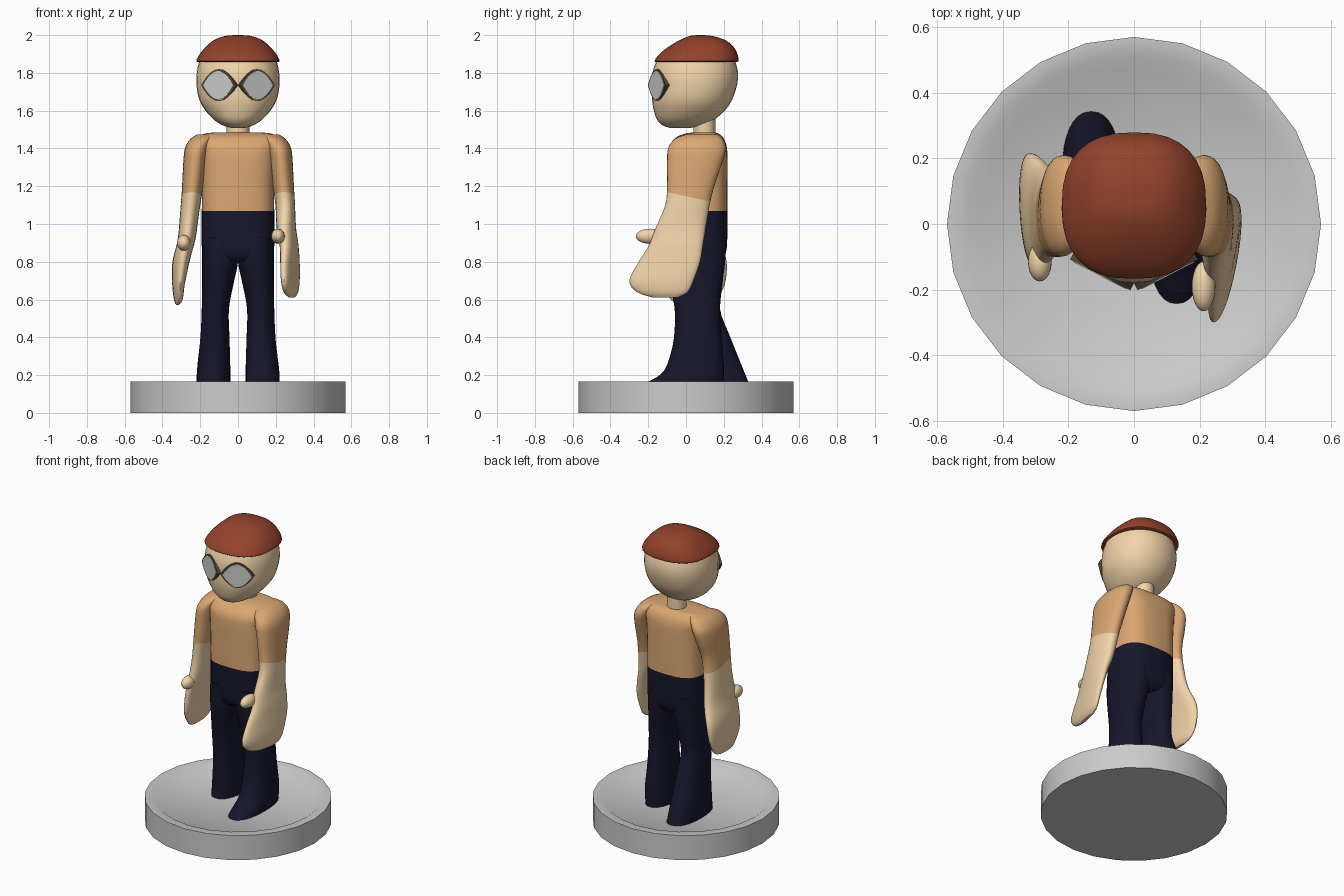
import bpy, bmesh, math
from mathutils import Vector


def material(name, rgb):
    m = bpy.data.materials.new(name)
    m.diffuse_color = (*rgb, 1)
    return m


SKIN = material("skin", (0.89, 0.66, 0.40))
SHIRT = material("shirt", (0.71, 0.39, 0.17))
CLOTH = material("trouser_cloth", (0.008, 0.008, 0.024))
FELT = material("cap_felt", (0.285, 0.055, 0.024))
FRAME = material("dark_frame", (0.10, 0.07, 0.045))


def finish(name, bm, mats, angle=40):
    bmesh.ops.recalc_face_normals(bm, faces=bm.faces)
    me = bpy.data.meshes.new(name)
    bm.to_mesh(me)
    bm.free()
    for m in mats:
        me.materials.append(m)
    ob = bpy.data.objects.new(name, me)
    bpy.context.collection.objects.link(ob)
    bpy.ops.object.select_all(action='DESELECT')
    ob.select_set(True)
    bpy.context.view_layer.objects.active = ob
    bpy.ops.object.shade_smooth_by_angle(angle=math.radians(angle))
    return ob


def spline(a, b, c, d, t):
    return 0.5 * (2 * b + (c - a) * t + (2 * a - 5 * b + 4 * c - d) * t * t
                  + (3 * b - a - 3 * c + d) * t ** 3)


def loft(name, keys, mats, p=2.0, n=32, steps=4, cut=None):
    """Skin rounded cross-sections: (z, x centre, x half, y min, y max[, shear])."""
    keys = [tuple(k) + (0,) * (6 - len(k)) for k in keys]
    ext = [keys[0]] + keys + [keys[-1]]
    rows = []
    for i in range(1, len(ext) - 2):
        for s in range(steps):
            rows.append([spline(*v, s / steps) for v in zip(*ext[i - 1:i + 3])])
    rows.append(keys[-1])
    bm = bmesh.new()
    rings = []
    for z, xc, hx, y0, y1, k in rows:
        ring = []
        for j in range(n):
            c, s = math.cos(2 * math.pi * j / n), math.sin(2 * math.pi * j / n)
            u = math.copysign(abs(c) ** (2 / p), c)
            v = math.copysign(abs(s) ** (2 / p), s) * (y1 - y0) / 2
            ring.append(bm.verts.new((xc + hx * u + k * v, (y0 + y1) / 2 + v, z)))
        rings.append(ring)
    for a, b in zip(rings, rings[1:]):
        for j in range(n):
            bm.faces.new((a[j], a[(j + 1) % n], b[(j + 1) % n], b[j]))
    bm.faces.new(rings[0])
    bm.faces.new(rings[-1])
    if cut:  # second material above the cutting plane
        co, no = Vector(cut[0]), Vector(cut[1])
        bmesh.ops.bisect_plane(bm, geom=bm.verts[:] + bm.edges[:] + bm.faces[:],
                               plane_co=co, plane_no=no)
        for f in bm.faces:
            f.material_index = int((f.calc_center_median() - co).dot(no) > 0)
    return finish(name, bm, mats)


def ellipsoid(name, centre, radii, mat):
    bm = bmesh.new()
    bmesh.ops.create_uvsphere(bm, u_segments=24, v_segments=12, radius=1)
    for v in bm.verts:
        v.co = Vector(a * r + c for a, r, c in zip(v.co, radii, centre))
    return finish(name, bm, [mat])


# round base with a raised rim
loft("base", [(z, 0, r, -r, r) for z, r in
              [(0, 0.57), (0.165, 0.57), (0.165, 0.515), (0.135, 0.47)]], [], n=24, steps=1)

# trousers
loft("hips", [(0.80, 0, 0.17, -0.07, 0.18), (0.85, 0, 0.19, -0.10, 0.212),
              (0.97, 0, 0.192, -0.10, 0.22), (1.07, 0, 0.192, -0.10, 0.22)], [CLOTH], p=3)


def thigh(s):
    return [(0.55, s * 0.12, 0.072, -0.06, 0.18), (0.70, s * 0.105, 0.085, -0.085, 0.195),
            (0.80, s * 0.095, 0.095, -0.10, 0.207), (0.93, s * 0.095, 0.094, -0.10, 0.215)]


loft("right_leg", [(0.13, 0.13, 0.09, -0.25, 0.20), (0.165, 0.13, 0.09, -0.20, 0.20),
                   (0.20, 0.13, 0.09, -0.14, 0.20), (0.255, 0.128, 0.087, -0.10, 0.20),
                   (0.39, 0.122, 0.077, -0.065, 0.19)] + thigh(1), [CLOTH], p=2.3)
loft("left_leg", [(0.13, -0.13, 0.09, -0.05, 0.345), (0.165, -0.13, 0.09, -0.045, 0.33),
                  (0.25, -0.128, 0.087, -0.04, 0.295),
                  (0.40, -0.122, 0.077, -0.045, 0.235)] + thigh(-1), [CLOTH], p=2.3)

# shirt body
loft("torso", [(1.07, 0, 0.192, -0.10, 0.22), (1.20, 0, 0.192, -0.10, 0.22),
               (1.36, 0, 0.20, -0.098, 0.22), (1.42, 0, 0.215, -0.085, 0.213),
               (1.46, 0, 0.21, -0.05, 0.195), (1.48, 0, 0.17, 0.0, 0.17),
               (1.485, 0, 0.10, 0.04, 0.15)], [SHIRT], p=3)


# arms: bare forearm and hand with a short sleeve above the slanted hem
def sleeve(s):
    return [(1.20, s * 0.24, 0.056, -0.10, 0.15), (1.32, s * 0.228, 0.062, -0.10, 0.19),
            (1.40, s * 0.215, 0.066, -0.095, 0.21), (1.45, s * 0.19, 0.062, -0.06, 0.195),
            (1.475, s * 0.165, 0.05, 0.0, 0.165)]


right = [(0.612, 0.285, 0.01, -0.18, -0.04, 0.2), (0.64, 0.28, 0.026, -0.26, 0.01, 0.2),
         (0.70, 0.277, 0.034, -0.30, 0.04, 0.2), (0.80, 0.275, 0.038, -0.25, 0.075, 0.2),
         (0.89, 0.27, 0.044, -0.195, 0.09, 0.15), (0.98, 0.256, 0.05, -0.16, 0.105, 0.08),
         (1.10, 0.25, 0.052, -0.11, 0.125)]
left = [(0.572, -0.32, 0.008, -0.03, 0.10), (0.60, -0.316, 0.022, -0.08, 0.16, -0.05),
        (0.68, -0.315, 0.032, -0.125, 0.205, -0.05), (0.80, -0.302, 0.044, -0.13, 0.215, -0.05),
        (0.92, -0.272, 0.047, -0.12, 0.18), (1.05, -0.257, 0.05, -0.10, 0.155)]
hem = ((0, 0, 1.147), (0, 0.21, 0.978))
loft("right_arm", right + sleeve(1), [SKIN, SHIRT], p=2.2, cut=hem)
loft("left_arm", left + sleeve(-1), [SKIN, SHIRT], p=2.2, cut=hem)
ellipsoid("right_thumb", (0.212, -0.19, 0.935), (0.036, 0.076, 0.04), SKIN)
ellipsoid("left_thumb", (-0.287, -0.115, 0.90), (0.036, 0.06, 0.042), SKIN)

# neck and head
loft("neck", [(1.45, 0, 0.06, 0.04, 0.155), (1.60, 0, 0.06, 0.04, 0.155)], [SKIN])
loft("head", [(1.508, 0, 0.03, -0.08, 0.02), (1.52, 0, 0.075, -0.12, 0.08),
              (1.55, 0, 0.125, -0.152, 0.145), (1.60, 0, 0.172, -0.17, 0.205),
              (1.66, 0, 0.206, -0.18, 0.245), (1.74, 0, 0.22, -0.18, 0.271),
              (1.81, 0, 0.217, -0.175, 0.274), (1.88, 0, 0.20, -0.15, 0.255)], [SKIN], p=2.15)

# soft cap
loft("cap", [(1.857, 0, 0.19, -0.14, 0.25), (1.862, 0, 0.22, -0.167, 0.278),
             (1.90, 0, 0.202, -0.14, 0.272), (1.94, 0, 0.168, -0.09, 0.25),
             (1.975, 0, 0.125, -0.03, 0.205), (1.995, 0, 0.07, 0.02, 0.14),
             (2.0, 0, 0.015, 0.06, 0.09)], [FELT], p=2.5)


# glasses: pointed-oval frames angled around the face, with grey lenses
def lens(name, side, a, b, front, back, mats):
    t = math.radians(27)
    along = Vector((side * math.cos(t), math.sin(t), 0))
    inward = Vector((-side * math.sin(t), math.cos(t), 0))
    centre = Vector((side * 0.103, -0.155, 1.735))
    us = [i / 6 for i in range(-6, 7)]
    outline = [(u, 1 - u * u) for u in us] + [(u, u * u - 1) for u in us[-2:0:-1]]
    bm = bmesh.new()
    rings = [[bm.verts.new(centre + along * a * u + Vector((0, 0, b * v)) + inward * d)
              for u, v in outline] for d in (front, back)]
    n = len(outline)
    for r in rings:
        bm.faces.new(r)
    for j in range(n):
        bm.faces.new((rings[0][j], rings[0][(j + 1) % n], rings[1][(j + 1) % n], rings[1][j]))
    finish(name, bm, mats, 30)


for side, label in ((1, "right"), (-1, "left")):
    lens(label + "_glasses_frame", side, 0.103, 0.085, 0.0, 0.04, [FRAME])
    lens(label + "_lens", side, 0.09, 0.075, -0.003, 0.02, [])
